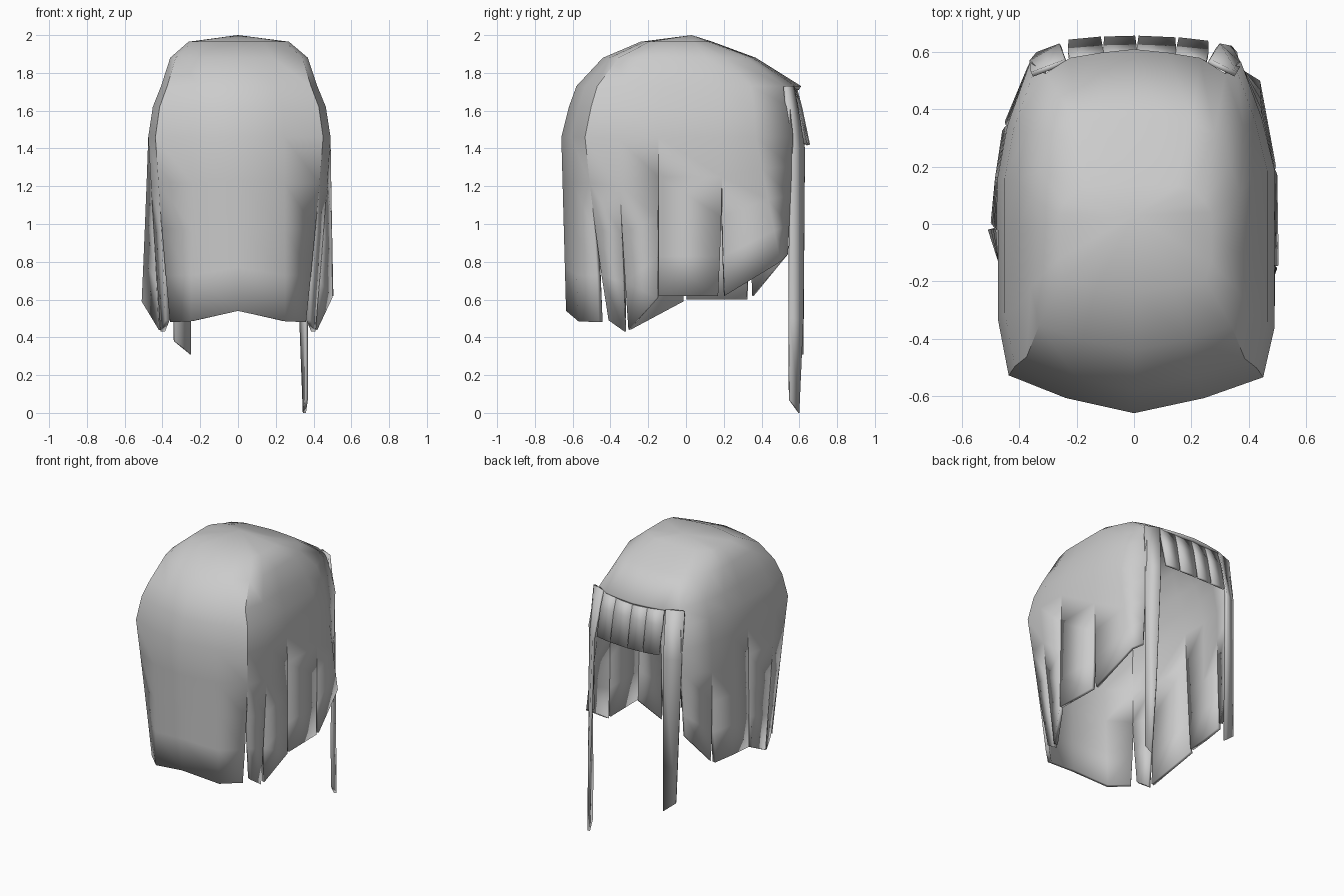
import bpy, bmesh, math
from mathutils import Vector as V

if "Cube" in bpy.data.objects:
    bpy.data.objects.remove(bpy.data.objects["Cube"])


def make(name, strips, thick, angle=50):
    """Join strips (pairs of columns running top to bottom) into one thin smooth shell."""
    bm = bmesh.new()
    for left, right in strips:
        a = [bm.verts.new(p) for p in left]
        b = [bm.verts.new(p) for p in right]
        for k in range(len(a) - 1):
            if left[k] == right[k]:
                bm.faces.new((a[k], a[k + 1], b[k + 1]))
            else:
                bm.faces.new((a[k], a[k + 1], b[k + 1], b[k]))
    bmesh.ops.remove_doubles(bm, verts=bm.verts, dist=1e-4)
    loose = [v for v in bm.verts if not v.link_faces]
    bmesh.ops.delete(bm, geom=loose, context='VERTS')
    me = bpy.data.meshes.new(name)
    bm.to_mesh(me)
    bm.free()
    ob = bpy.data.objects.new(name, me)
    bpy.context.collection.objects.link(ob)
    mod = ob.modifiers.new("thickness", 'SOLIDIFY')
    mod.thickness = thick
    mod.offset = -1
    bpy.ops.object.select_all(action='DESELECT')
    ob.select_set(True)
    bpy.context.view_layer.objects.active = ob
    bpy.ops.object.shade_smooth_by_angle(angle=math.radians(angle))
    return ob


# crown rings: z, half width, back y, front y
RINGS = [(1.965, .27, -.24, .14), (1.88, .37, -.44, .37), (1.73, .42, -.58, .61),
         (1.62, .465, -.62, .64), (1.46, .49, -.66, .66)]
HAIRLINE = 4          # front columns stop after this many points
T = (.25, .5, .75, 1)


def ring_point(u, v, ring):
    z, w, yb, yf = ring
    if u < 0:
        w *= .97
    return V((u * w, v * (yf if v > 0 else -yb), z))


def column(u, v, near=None, far=None, start=.25):
    """Both edges of a meridian; they part below 'start' to form a slit."""
    top = [V((0, .03, 2))] + [ring_point(u, v, r) for r in RINGS]
    if near is None:
        return top[:HAIRLINE], top[:HAIRLINE]
    near = V(near)
    far = V(far) if far else near
    mid = (near + far) / 2
    sides = []
    for end in (near, far):
        pts = list(top)
        for t in T:
            k = max(0, (t - start) / (1 - start))
            pts.append(top[-1].lerp(mid + (end - mid) * k, t))
        sides.append(pts)
    return sides


# columns run counter-clockwise from the back centre
back = [column(0, -1, (0, -.635, .54))]
right = [column(.5, -.92, (.25, -.57, .485)),
         column(.92, -.81, (.36, -.46, .48), (.385, -.41, .49)),
         column(1, -.55, (.41, -.325, .43), (.42, -.305, .44)),
         column(1, -.22, (.5, -.155, .61), (.505, -.145, .62), 0),
         column(1, .29, (.5, .17, .62), (.495, .205, .62)),
         column(.91, .56, (.44, .5, .8)),
         column(.76, .86, (.375, .54, .84))]
front = [column(u, v) for u, v in ((.55, .95), (.28, .98), (0, 1), (-.28, .98), (-.55, .95))]
left = [column(-.76, .86, (-.375, .54, .84)),
        column(-.93, .52, (-.45, .36, .62), (-.46, .325, .6)),
        column(-1, .25, (-.485, .16, .6)),
        column(-1, -.03, (-.5, .005, .6), (-.51, -.02, .59), 0),
        column(-1, -.5, (-.42, -.3, .44), (-.41, -.325, .43)),
        column(-.92, -.8, (-.385, -.41, .49), (-.36, -.46, .48)),
        column(-.5, -.92, (-.25, -.57, .485))]
cols = back + right + front + left
strips = []
for i, c in enumerate(cols):
    a, b = c[1], cols[(i + 1) % len(cols)][0]
    n = min(len(a), len(b))
    strips.append((a[:n], b[:n]))
make("hair_shell", strips, .025)

# fringe: five tapered locks over the forehead
edges = [.265, .15, .01, -.11, -.235]
edges = [.265, .15, .01, -.11, -.235]


def fringe_edge(x, inset):
    drop = .25 * x * x
    return [V((x * .95, .585 - drop, 1.73)), V((x * .98, .615 - drop, 1.62)),
            V((x + inset, .657 - drop, 1.42 + drop * .5))]


for i in range(4):
    make(f"fringe_lock_{i + 1}",
         [(fringe_edge(edges[i], -.006), fringe_edge(edges[i + 1], .006))], .018)

# long locks framing the opening
make("long_lock_right", [(
    [V((.36, .53, 1.73)), V((.375, .56, 1.4)), V((.37, .55, .5)), V((.37, .55, .07))],
    [V((.265, .575, 1.73)), V((.30, .63, 1.4)), V((.34, .622, .5)), V((.36, .60, 0))])], .018)
make("long_lock_left", [(
    [V((-.24, .575, 1.73)), V((-.26, .63, 1.4)), V((-.255, .622, .31))],
    [V((-.36, .53, 1.73)), V((-.365, .57, 1.4)), V((-.34, .60, .38))])], .018)
